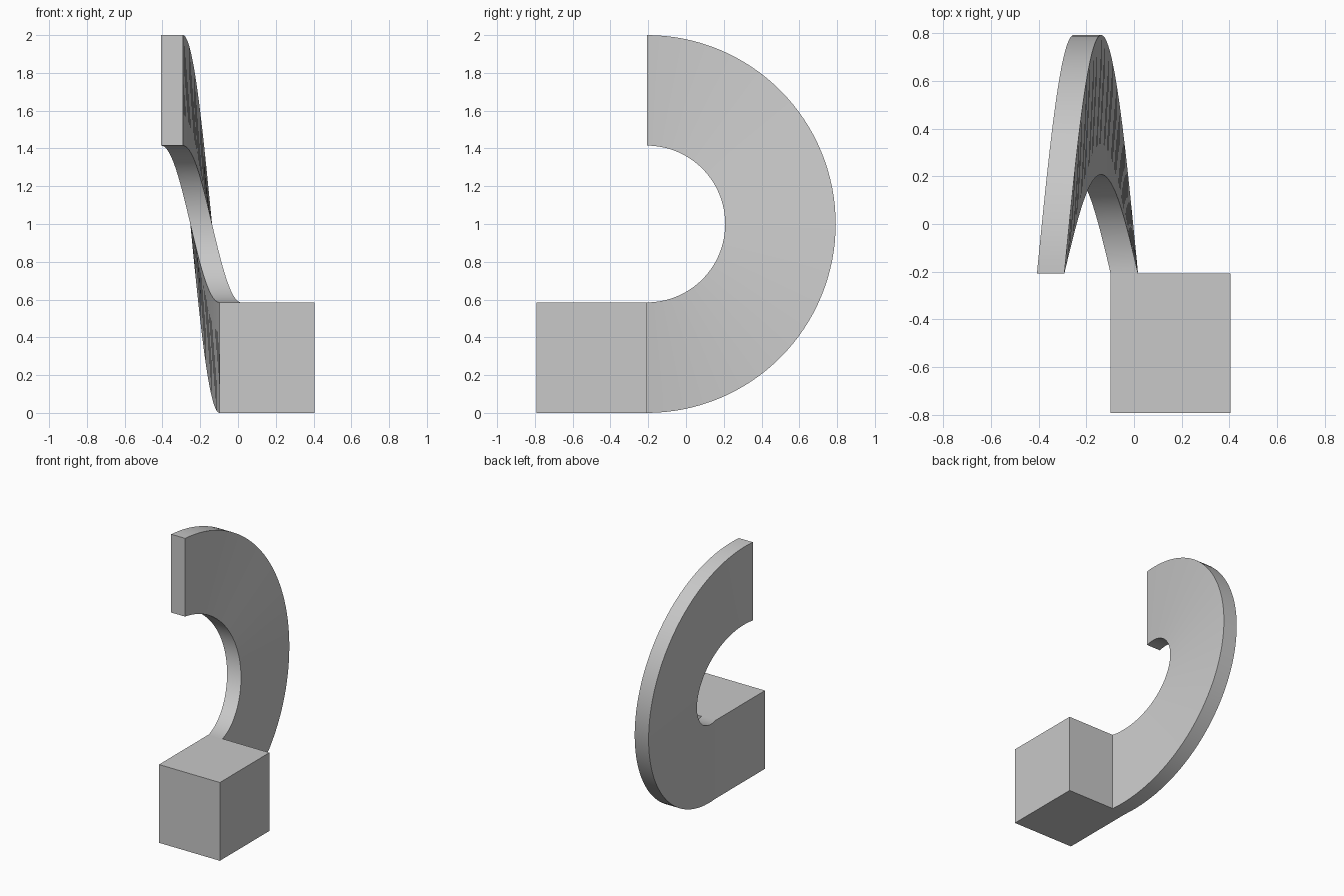
import bpy
import bmesh
from math import sin, cos, pi, radians

cube = bpy.data.objects.get("Cube")
if cube:
    bpy.data.objects.remove(cube, do_unlink=True)

# Shared dimensions
OUTER, INNER = 1.0, 0.415
SIDE = OUTER - INNER           # cross-section height and block depth
AXIS_Y = -SIDE / 2 + 0.085     # y of the arc axis
AXIS_Z = 1.0
BOTTOM_X, TOP_X = -0.098, -0.407   # right-hand face at both ends of the arc
THICK = 0.115
BLOCK_END_X = 0.405
STEPS = 64

# Single grey finish
grey = bpy.data.materials.new("plain grey")
grey.use_nodes = True
colour = (0.58, 0.58, 0.58, 1)
grey.diffuse_color = colour
grey.node_tree.nodes["Principled BSDF"].inputs["Base Color"].default_value = colour


def finish(name, bm):
    bmesh.ops.recalc_face_normals(bm, faces=bm.faces)
    mesh = bpy.data.meshes.new(name)
    bm.to_mesh(mesh)
    bm.free()
    mesh.materials.append(grey)
    obj = bpy.data.objects.new(name, mesh)
    bpy.context.collection.objects.link(obj)
    return obj


# Base block
bm = bmesh.new()
bmesh.ops.create_cube(bm, size=1)
width = BLOCK_END_X - BOTTOM_X
bmesh.ops.scale(bm, vec=(width, SIDE, SIDE), verts=bm.verts)
bmesh.ops.translate(
    bm, vec=((BLOCK_END_X + BOTTOM_X) / 2, AXIS_Y - SIDE / 2, SIDE / 2), verts=bm.verts)
finish("base_block", bm)

# Half-turn spiral arm: rectangular section swept round the x axis with a steady sideways drift
bm = bmesh.new()
section = ((0, INNER), (THICK, INNER), (THICK, OUTER), (0, OUTER))
rings = []
for i in range(STEPS + 1):
    t = i / STEPS
    angle = -pi / 2 + pi * t
    drift = BOTTOM_X + (TOP_X - BOTTOM_X) * t
    rings.append([bm.verts.new((drift + x, AXIS_Y + r * cos(angle), AXIS_Z + r * sin(angle)))
                  for x, r in section])
for a, b in zip(rings, rings[1:]):
    for k in range(4):
        n = (k + 1) % 4
        bm.faces.new((a[k], a[n], b[n], b[k]))
bm.faces.new(rings[0])
bm.faces.new(rings[-1])
arm = finish("spiral_arm", bm)

bpy.ops.object.select_all(action='DESELECT')
arm.select_set(True)
bpy.context.view_layer.objects.active = arm
bpy.ops.object.shade_smooth_by_angle(angle=radians(30))
